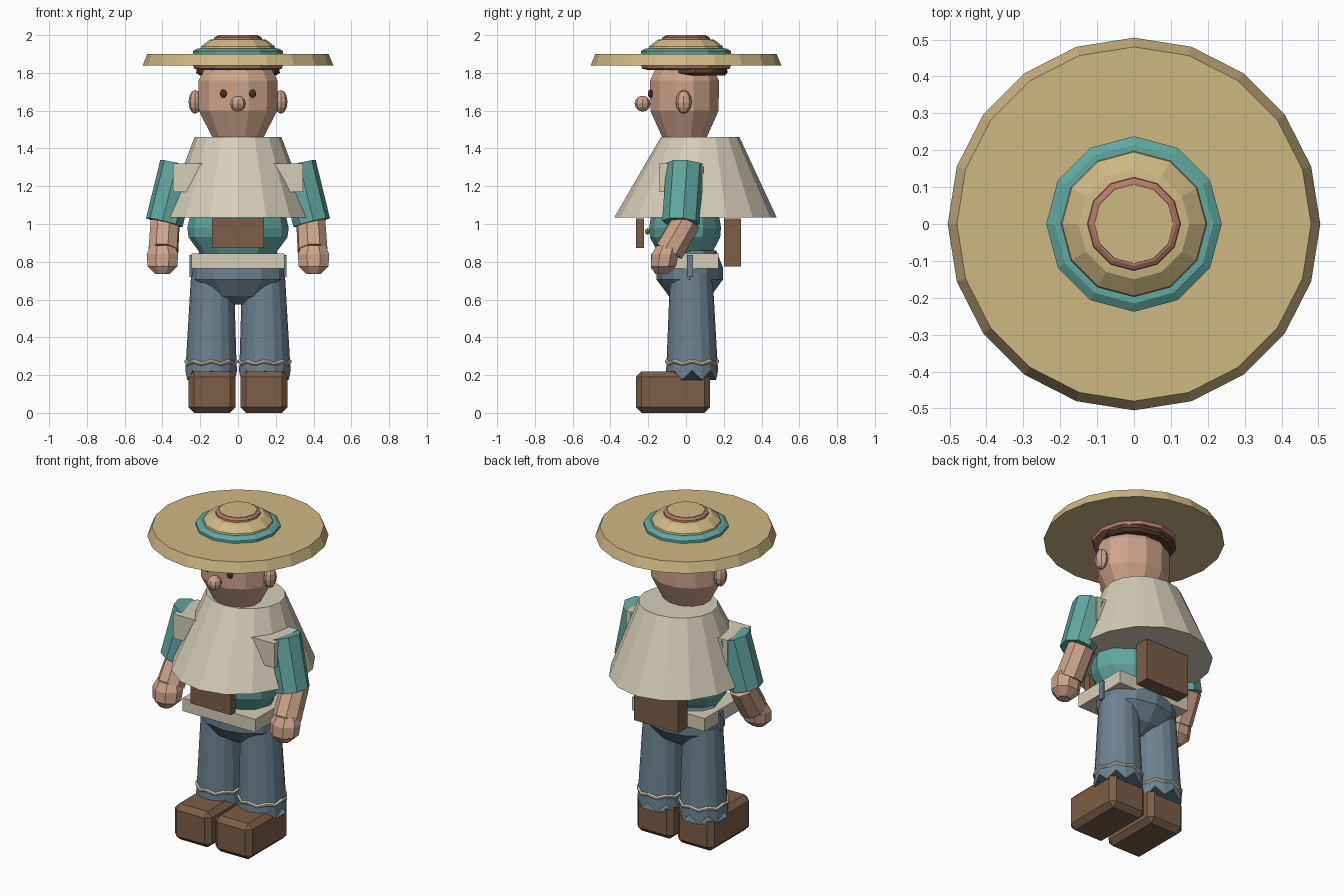
import bpy, bmesh, math
from mathutils import Vector, Matrix

cube = bpy.data.objects.get("Cube")
if cube:
    bpy.data.objects.remove(cube, do_unlink=True)


def material(name, rgb):
    lin = [((c / 255 + 0.055) / 1.055) ** 2.4 for c in rgb] + [1.0]
    m = bpy.data.materials.new(name)
    m.use_nodes = True
    m.diffuse_color = lin
    m.node_tree.nodes["Principled BSDF"].inputs["Base Color"].default_value = lin
    return m


STRAW = material("straw", (207, 184, 132))
CLOTH = material("cream cloth", (214, 206, 184))
TEAL = material("teal", (98, 168, 161))
SKIN = material("skin", (206, 164, 139))
DENIM = material("denim", (108, 130, 144))
LEATHER = material("brown leather", (124, 94, 70))
HAIR = material("dark brown", (90, 62, 46))
ROSE = material("dusty rose", (184, 125, 108))
GOLD = material("gold", (180, 150, 70))


def finish(name, bm, mat):
    bmesh.ops.recalc_face_normals(bm, faces=bm.faces)
    me = bpy.data.meshes.new(name)
    bm.to_mesh(me)
    bm.free()
    me.materials.append(mat)
    ob = bpy.data.objects.new(name, me)
    bpy.context.collection.objects.link(ob)
    return ob


def loft(name, rings, sides, mat, turn=0.0, wave=None):
    """Closed loft through elliptical rings (rx, ry, centre)."""
    bm = bmesh.new()
    loops = []
    for i, (rx, ry, centre) in enumerate(rings):
        loop = []
        for k in range(sides):
            a = 2 * math.pi * (k + turn) / sides
            dz = wave(i, k) if wave else 0
            loop.append(bm.verts.new(Vector(centre) + Vector((rx * math.cos(a), ry * math.sin(a), dz))))
        loops.append(loop)
    for lo, hi in zip(loops, loops[1:]):
        for k in range(sides):
            n = (k + 1) % sides
            bm.faces.new((lo[k], lo[n], hi[n], hi[k]))
    bm.faces.new(loops[0])
    bm.faces.new(loops[-1])
    return finish(name, bm, mat)


def lathe(name, profile, sides, mat, squash=1.0, y=0.0, x=0.0, turn=0.0):
    return loft(name, [(r, r * squash, (x, y, z)) for r, z in profile], sides, mat, turn)


def tube(name, start, end, r0, r1, mat, sides=8):
    """Faceted limb between two points."""
    a, b = Vector(start), Vector(end)
    bm = bmesh.new()
    bmesh.ops.create_cone(bm, cap_ends=True, segments=sides, radius1=r0, radius2=r1, depth=(b - a).length)
    spin = Matrix.Rotation(math.pi / sides, 4, 'Z')
    aim = (b - a).to_track_quat('Z', 'Y').to_matrix().to_4x4()
    bm.transform(Matrix.Translation((a + b) / 2) @ aim @ spin)
    return finish(name, bm, mat)


def ball(name, centre, size, mat, u=8, v=6):
    bm = bmesh.new()
    bmesh.ops.create_uvsphere(bm, u_segments=u, v_segments=v, radius=1)
    bm.transform(Matrix.Translation(centre) @ Matrix.Diagonal((*size, 1)))
    return finish(name, bm, mat)


def box(name, lo, hi, mat, bevel=0.0):
    lo, hi = Vector(lo), Vector(hi)
    bm = bmesh.new()
    bmesh.ops.create_cube(bm, size=1)
    bm.transform(Matrix.Translation((lo + hi) / 2) @ Matrix.Diagonal((*(hi - lo), 1)))
    ob = finish(name, bm, mat)
    if bevel:
        mod = ob.modifiers.new("bevel", 'BEVEL')
        mod.width = bevel
        mod.segments = 1
    return ob


# Hat
lathe("hat_brim", [(0.505, 1.84), (0.48, 1.9)], 20, STRAW)
lathe("hat_band", [(0.238, 1.895), (0.238, 1.915), (0.215, 1.93)], 12, TEAL)
lathe("hat_crown", [(0.205, 1.9), (0.195, 1.94), (0.15, 1.975), (0.13, 1.978)], 12, STRAW)
lathe("crown_ring", [(0.128, 1.97), (0.125, 1.988), (0.113, 1.996)], 12, ROSE)
lathe("crown_top", [(0.11, 1.98), (0.107, 2.0)], 12, STRAW)
lathe("hat_lining", [(0.2, 1.815), (0.232, 1.822), (0.238, 1.84)], 12, ROSE)

# Head
lathe("head", [(0.13, 1.44), (0.215, 1.6), (0.217, 1.76), (0.175, 1.835)], 12, SKIN, 0.87, -0.008, turn=0.5)
loft("hair", [(0.2, 0.155, (0, 0.05, 1.785)), (0.222, 0.17, (0, 0.05, 1.8)),
              (0.215, 0.165, (0, 0.05, 1.838))], 12, HAIR)
ball("nose", (0, -0.23, 1.637), (0.042, 0.042, 0.042), SKIN)

# Poncho and torso
loft("poncho", [(0.39, 0.43, (0, 0.05, 1.035)), (0.23, 0.208, (0, 0.075, 1.46))], 16, CLOTH)
box("shoulder_yoke", (-0.345, -0.14, 1.17), (0.345, 0.09, 1.32), CLOTH)
lathe("shirt", [(0.2, 0.845), (0.262, 0.93), (0.268, 0.98), (0.25, 1.06)], 12, TEAL, 0.71, -0.005)
ball("shirt_button", (0, -0.205, 0.96), (0.012, 0.012, 0.016), GOLD)
box("front_pouch", (-0.137, -0.265, 0.872), (0.137, -0.222, 1.03), LEATHER)
box("back_pack", (-0.15, 0.2, 0.775), (0.15, 0.29, 1.03), LEATHER)

# Waist
box("belt", (-0.247, -0.185, 0.765), (0.247, 0.172, 0.845), CLOTH)
lathe("hips", [(0.05, 0.575), (0.16, 0.62), (0.25, 0.705), (0.25, 0.77), (0.2, 0.86)], 12, DENIM, 0.7, 0.02)

# Paired parts
for side, s in (("left", 1), ("right", -1)):
    ball(side + "_eye", (s * 0.077, -0.188, 1.69), (0.018, 0.014, 0.022), HAIR)
    ball(side + "_ear", (s * 0.227, -0.012, 1.647), (0.035, 0.043, 0.063), SKIN)
    tube(side + "_sleeve", (s * 0.315, -0.005, 1.315), (s * 0.39, -0.027, 1.008), 0.1, 0.1, TEAL)
    tube(side + "_forearm", (s * 0.385, 0.005, 1.02), (s * 0.395, -0.09, 0.855), 0.08, 0.082, SKIN)
    loft(side + "_hand", [(0.04, 0.035, (s * 0.4, -0.13, 0.735)), (0.085, 0.072, (s * 0.4, -0.12, 0.775)),
                          (0.09, 0.077, (s * 0.4, -0.11, 0.84)), (0.07, 0.065, (s * 0.4, -0.095, 0.885))],
         8, SKIN, 0.5)
    box(side + "_belt_loop", (s * 0.235, 0.005, 0.72), (s * 0.258, 0.037, 0.835), DENIM)

    # Legs with a frayed hem and a wavy cuff
    loft(side + "_trouser_leg",
         [(0.137, 0.138, (s * 0.142, 0.032, 0.2)), (0.134, 0.135, (s * 0.142, 0.032, 0.265)),
          (0.113, 0.112, (s * 0.135, 0.028, 0.74))], 16, DENIM,
         wave=lambda i, k: 0.025 * (-1) ** k if i == 0 else 0)
    loft(side + "_cuff",
         [(0.133, 0.133, (s * 0.142, 0.032, 0.254)), (0.142, 0.142, (s * 0.142, 0.032, 0.262)),
          (0.142, 0.142, (s * 0.142, 0.032, 0.27)), (0.133, 0.133, (s * 0.142, 0.032, 0.278))],
         16, CLOTH, wave=lambda i, k: 0.007 * (-1) ** k)
    x0, x1 = sorted((s * 0.013, s * 0.263))
    box(side + "_boot", (x0, -0.265, 0.0), (x1, 0.127, 0.22), LEATHER, 0.03)
